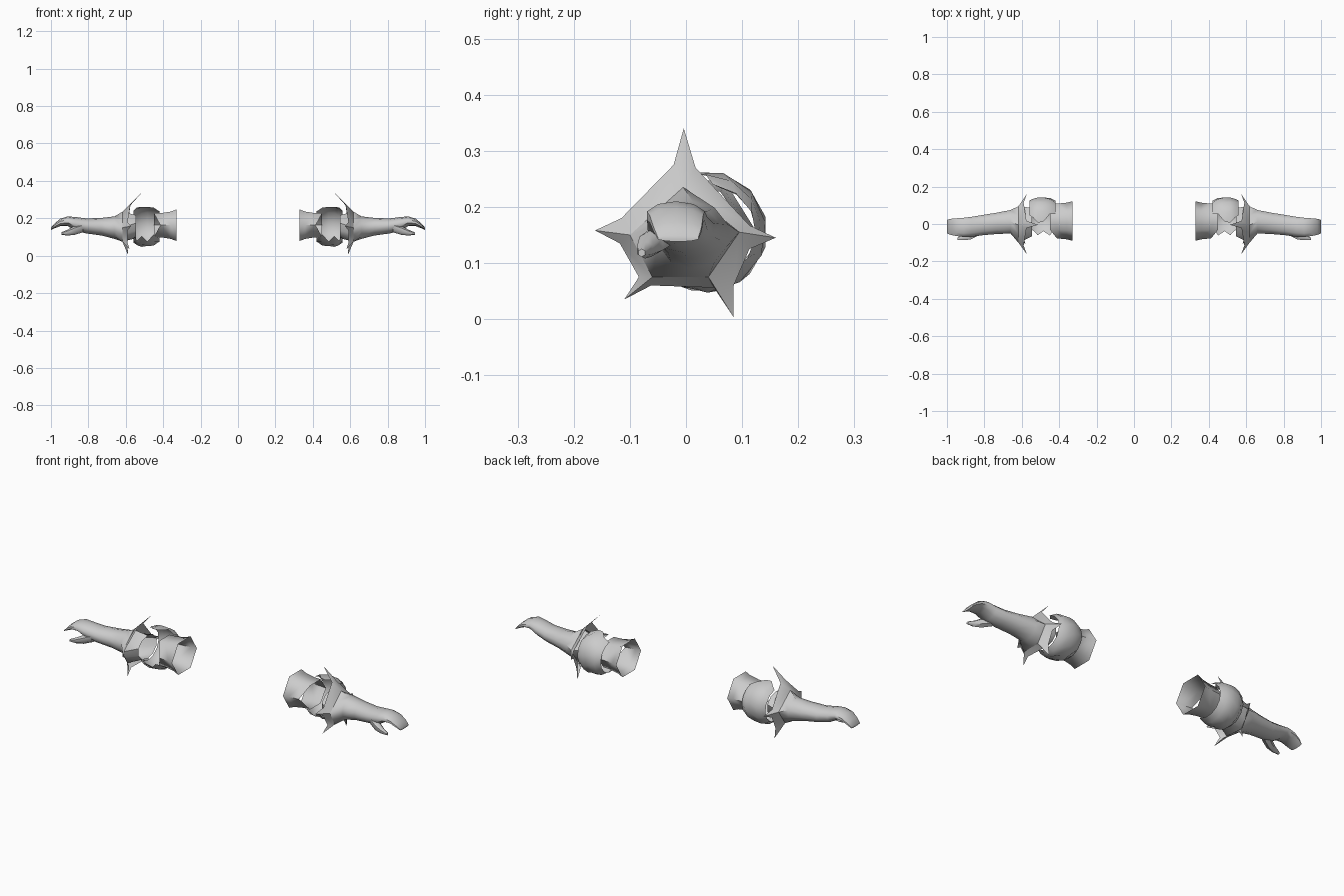
import bpy, bmesh, math
from math import sin, cos, radians

if "Cube" in bpy.data.objects:
    bpy.data.objects.remove(bpy.data.objects["Cube"])

grey = bpy.data.materials.new("plain_grey")
grey.diffuse_color = (0.6, 0.6, 0.6, 1)
grey.use_nodes = True
grey.node_tree.nodes["Principled BSDF"].inputs["Base Color"].default_value = grey.diffuse_color


def make(name, verts, faces, angle=40):
    """Mesh for the +x arm, mirrored across x = 0."""
    me = bpy.data.meshes.new(name)
    me.from_pydata(verts, [], faces)
    bm = bmesh.new()
    bm.from_mesh(me)
    bmesh.ops.recalc_face_normals(bm, faces=bm.faces)
    bm.to_mesh(me)
    bm.free()
    me.materials.append(grey)
    ob = bpy.data.objects.new(name, me)
    bpy.context.collection.objects.link(ob)
    ob.modifiers.new("Mirror", 'MIRROR').use_axis[0] = True
    bpy.ops.object.select_all(action='DESELECT')
    ob.select_set(True)
    bpy.context.view_layer.objects.active = ob
    bpy.ops.object.shade_smooth_by_angle(angle=radians(angle))
    return ob


def loft(name, rings, closed=True, cap=False, angle=40):
    n = len(rings[0])
    verts = [p for r in rings for p in r]
    faces = []
    for i in range(len(rings) - 1):
        for j in range(n if closed else n - 1):
            k = (j + 1) % n
            faces.append((i*n + j, i*n + k, (i+1)*n + k, (i+1)*n + j))
    if cap:
        faces.append(tuple(range((len(rings) - 1)*n, len(rings)*n)))
    return make(name, verts, faces, angle)


def arc(x, cy, cz, ry, rz, n, a0=0, a1=None):
    """Section ring: angle runs from +z towards +y."""
    if a1 is None:
        angles = [a0 + 360*j/n for j in range(n)]
    else:
        angles = [a0 + (a1 - a0)*j/(n - 1) for j in range(n)]
    return [(x, cy + ry*sin(radians(a)), cz + rz*cos(radians(a))) for a in angles]


# hexagonal upper sleeve, open at both ends, notched at the front
sleeve = [arc(x, 0.016, 0.163, ry, rz, 6, 30) for x, ry, rz in
          [(0.33, 0.105, 0.097), (0.36, 0.098, 0.084),
           (0.41, 0.093, 0.075), (0.45, 0.09, 0.074)]]
sleeve[-1] = [(0.415 if p[1] < -0.05 else p[0], p[1], p[2]) for p in sleeve[-1]]
loft("upper_sleeve", sleeve, angle=65)

# elbow guard: bulged shell with a jagged opening at the front
guard = [arc(x, 0.035, 0.156, ry, rz, 9, a0, a1) for x, ry, rz, a0, a1 in
         [(0.42, 0.09, 0.083, 12, 215), (0.45, 0.105, 0.102, 10, 246),
          (0.485, 0.11, 0.108, -12, 222), (0.515, 0.108, 0.109, -15, 242),
          (0.54, 0.10, 0.102, 0, 222), (0.56, 0.09, 0.085, 8, 240)]]
loft("elbow_guard", guard, closed=False, angle=50)

# star cuff: five corners on the arm, each flaring into a spike
corners = [(-0.005, 0.235), (0.095, 0.155), (0.04, 0.075), (-0.06, 0.075), (-0.10, 0.15)]
spikes = [  # left base, tip, right base
    [(0.575, -0.022, 0.275), (0.512, -0.004, 0.34), (0.575, 0.017, 0.27)],
    [(0.59, 0.113, 0.167), (0.573, 0.16, 0.145), (0.59, 0.113, 0.125)],
    [(0.592, 0.085, 0.06), (0.587, 0.085, 0.003), (0.592, 0.05, 0.056)],
    [(0.592, -0.062, 0.06), (0.58, -0.11, 0.035), (0.592, -0.084, 0.075)],
    [(0.59, -0.118, 0.135), (0.573, -0.162, 0.158), (0.59, -0.115, 0.18)]]
verts, faces = [], []
for (y, z), sp in zip(corners, spikes):
    verts += [(0.618, y, z)] + sp
for i in range(5):
    c, d = 4*i, 4*((i + 1) % 5)
    faces += [(c, c+1, c+2), (c, c+2, c+3), (c, c+3, d+1, d)]
make("spiked_cuff", verts, faces, 45)

# forearm and hand: short open cuff, pentagon at the star, then rounded to the fingers
pent = []
for i in range(5):
    (y, z), (v, w) = corners[i], corners[(i + 1) % 5]
    pent += [(0.618, y, z), (0.618, (y + v)/2, (z + w)/2)]
arm = [arc(0.545, 0.01, 0.155, 0.08, 0.062, 10), pent]
arm += [arc(x, cy, cz, ry, rz, 10) for x, cy, cz, ry, rz in
        [(0.66, 0.012, 0.15, 0.066, 0.06), (0.73, 0.004, 0.155, 0.06, 0.047),
         (0.81, -0.006, 0.159, 0.057, 0.04), (0.87, -0.015, 0.17, 0.056, 0.037),
         (0.91, -0.018, 0.184, 0.054, 0.026), (0.95, -0.017, 0.178, 0.05, 0.02),
         (0.98, -0.015, 0.16, 0.045, 0.013), (1.0, -0.014, 0.144, 0.038, 0.006)]]
loft("forearm_and_hand", arm, cap=True, angle=55)

# thumb hooked under the front of the hand
thumb = [arc(x, cy, cz, r, r, 6) for x, cy, cz, r in
         [(0.83, -0.04, 0.15, 0.025), (0.875, -0.062, 0.135, 0.024),
          (0.91, -0.073, 0.124, 0.016), (0.945, -0.079, 0.118, 0.007)]]
loft("thumb", thumb, cap=True, angle=60)
